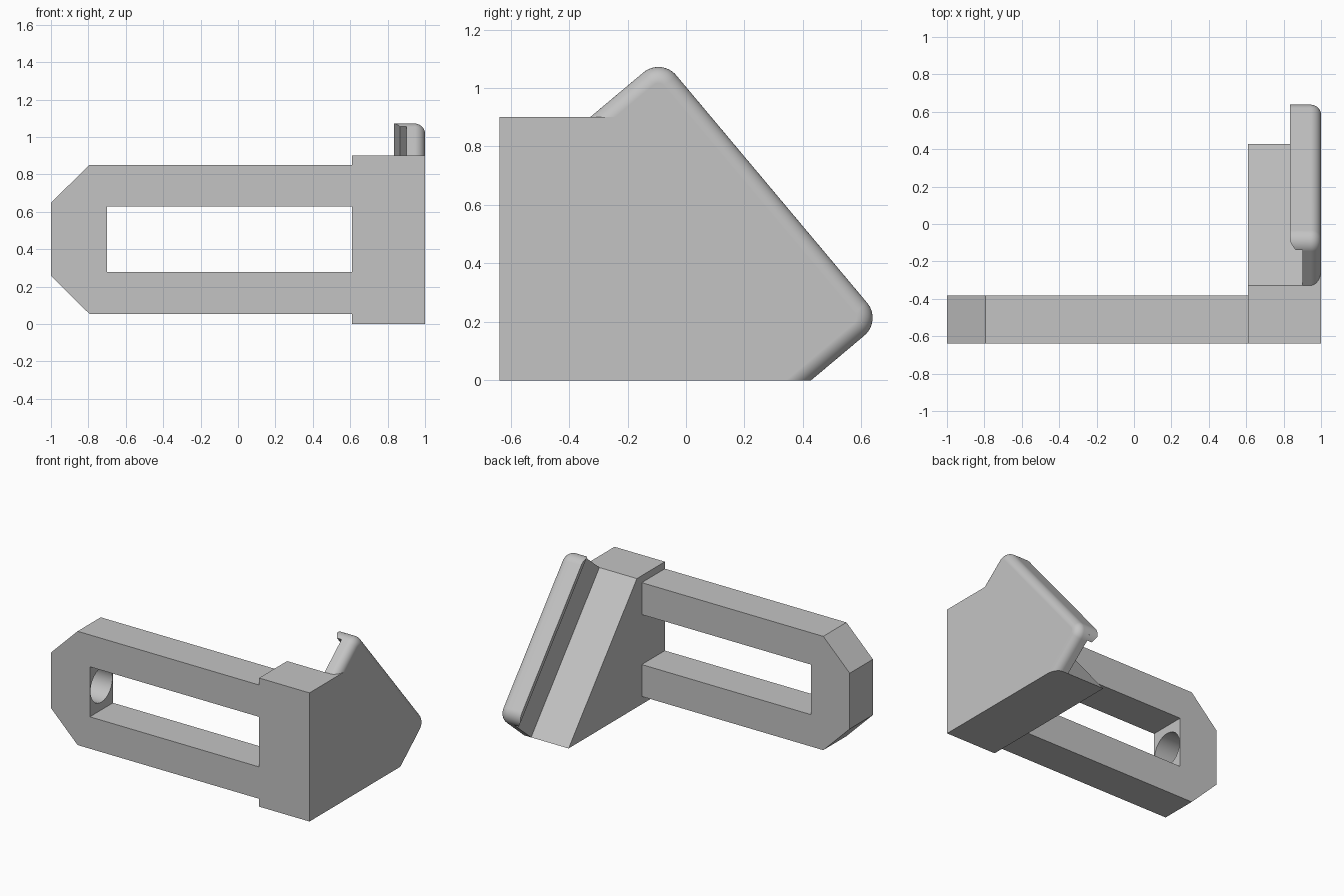
import bpy, bmesh, math
from mathutils import Vector

if "Cube" in bpy.data.objects:
    bpy.data.objects.remove(bpy.data.objects["Cube"])

grey = bpy.data.materials.new("plain grey")
grey.use_nodes = True
grey.diffuse_color = (0.55, 0.55, 0.55, 1)
grey.node_tree.nodes["Principled BSDF"].inputs["Base Color"].default_value = grey.diffuse_color

FRONT, TOP = -0.638, 0.9          # front plane and block height
ARM_X, END_X = 0.61, 1.0          # block side planes
TOE = 0.427                       # foot of the slanted face
TILT = math.radians(40)
LENGTH = TOP / math.cos(TILT)     # length of the slanted face
DEPTH, ROUND, FILLET = 0.318, 0.08, 0.055


def slanted(x, d, v):
    """Point d out from the slanted face and v up along it."""
    return Vector((x, TOE + d * math.cos(TILT) - v * math.sin(TILT),
                   d * math.sin(TILT) + v * math.cos(TILT)))


def finish(bm, name):
    bmesh.ops.recalc_face_normals(bm, faces=bm.faces[:])
    mesh = bpy.data.meshes.new(name)
    bm.to_mesh(mesh)
    bm.free()
    mesh.materials.append(grey)
    ob = bpy.data.objects.new(name, mesh)
    bpy.context.collection.objects.link(ob)
    return ob


def loft(name, rings, cap_end=True, floor=False):
    """Skin matching closed rings of points; floor trims below z = 0."""
    bm = bmesh.new()
    rows = [[bm.verts.new(p) for p in ring] for ring in rings]
    for a, b in zip(rows, rows[1:]):
        for i in range(len(a)):
            j = (i + 1) % len(a)
            bm.faces.new((a[i], a[j], b[j], b[i]))
    bm.faces.new(rows[0])
    if cap_end:
        bm.faces.new(rows[-1])
    if floor:
        bmesh.ops.bisect_plane(bm, geom=bm.verts[:] + bm.edges[:] + bm.faces[:],
                               plane_co=(0, 0, 0), plane_no=(0, 0, -1), clear_outer=True)
        bmesh.ops.holes_fill(bm, edges=[e for e in bm.edges if e.is_boundary], sides=0)
    return finish(bm, name)


def activate(ob):
    bpy.ops.object.select_all(action='DESELECT')
    ob.select_set(True)
    bpy.context.view_layer.objects.active = ob


def cut(ob, cutter):
    cutter.hide_render = True
    mod = ob.modifiers.new("cut", 'BOOLEAN')
    mod.operation, mod.solver, mod.object = 'DIFFERENCE', 'EXACT', cutter
    activate(ob)
    bpy.ops.object.modifier_apply(modifier=mod.name)
    bpy.data.objects.remove(cutter)


def smooth(ob):
    activate(ob)
    bpy.ops.object.shade_smooth_by_angle(angle=math.radians(25))
    mod = ob.modifiers.new("even normals", 'WEIGHTED_NORMAL')
    mod.keep_sharp = True


# Slotted arm: open frame with chamfered corners at the free end
half = [(ARM_X, 0.398), (-0.795, 0.398), (-1, 0.195)]
inner = [(-0.7, 0.175), (ARM_X, 0.175)]
mid = 0.453
outline = ([(x, mid + h) for x, h in half] + [(x, mid - h) for x, h in half[::-1]]
           + [(x, mid - h) for x, h in inner[::-1]] + [(x, mid + h) for x, h in inner])
arm = loft("slotted_arm", [[(x, y, z) for x, z in outline] for y in (FRONT, -0.382)])

# Blind round socket in the end wall of the slot
R = 0.121
circle = [(R * math.cos(math.tau * i / 48), R * math.sin(math.tau * i / 48)) for i in range(48)]
socket = loft("socket_cutter", [[(x, -0.51 + a, mid + b) for a, b in circle]
                                for x in (-0.9, -0.6)])
cut(arm, socket)
smooth(arm)

# Wedge block with the slanted rear face
side = [(FRONT, 0), (TOE, 0), (TOE - TOP * math.tan(TILT), TOP), (FRONT, TOP)]
block = loft("wedge_block", [[(x, y, z) for y, z in side] for x in (ARM_X, END_X)])
nick = [(-0.3, -0.2), (0.2, -0.2), (0.2, FILLET), (-0.3, FILLET)]
cut(block, loft("nick_cutter", [[slanted(x, d, v) for d, v in nick]
                                for x in (END_X - FILLET, 1.2)]))

# Small fill where the flange fillet runs into the block top
gusset = [(0, LENGTH), (0, LENGTH - FILLET), (FILLET / math.tan(TILT), LENGTH - FILLET)]
loft("top_gusset", [[slanted(x, d, v) for d, v in gusset] for x in (0.92, END_X)])


def section(x, start, inset=0.0, root=None, steps=12):
    """Slice of the flange with rounded outer corners."""
    r = ROUND - inset
    c = DEPTH - ROUND
    a0 = math.asin(max(0, min(1, (start - c) / r)))
    arc = [a0 + (math.pi / 2 - a0) * i / steps for i in range(steps + 1)]
    low = [(c + r * math.sin(a), ROUND - r * math.cos(a)) for a in arc]
    if root is not None:
        low.insert(0, (root, inset))
    ring = low + [(d, LENGTH - v) for d, v in reversed(low)]
    return [slanted(x, d, v) for d, v in ring]


# Upright flange with a filleted outer side
slices = [section(0.9, 0, root=-0.1)]
for i in range(11):
    a = math.pi / 2 * i / 10
    slices.append(section(END_X - FILLET + FILLET * math.sin(a), 0,
                          FILLET * (1 - math.cos(a)), -0.1))
smooth(loft("flange", slices, floor=True))

# Lip hooking inward along the flange, with a bevelled underside
slices = [section(0.835 + 0.03 * i / 5, 0.29 - 0.045 * i / 5) for i in range(6)]
slices.append(section(0.9, 0.245))
smooth(loft("hook_lip", slices, cap_end=False))
